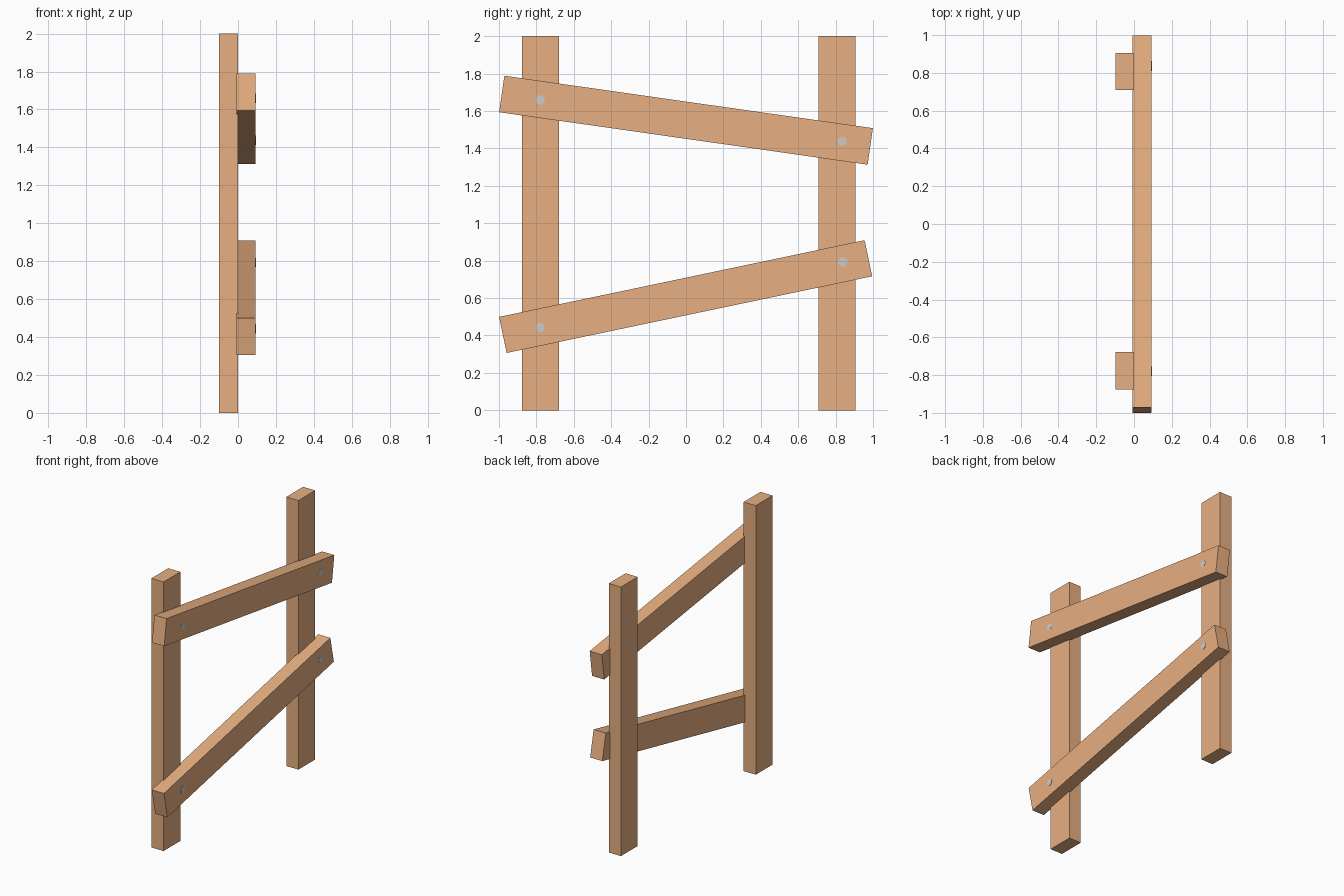
import bpy
from math import radians, pi

if "Cube" in bpy.data.objects:
    bpy.data.objects.remove(bpy.data.objects["Cube"])

wood = bpy.data.materials.new("orange_wood")
wood.diffuse_color = (0.8, 0.43, 0.22, 1)
wood.use_nodes = True
wood.node_tree.nodes["Principled BSDF"].inputs["Base Color"].default_value = wood.diffuse_color


def plank(name, center, size, angle=0):
    bpy.ops.mesh.primitive_cube_add(size=1, location=center)
    ob = bpy.context.object
    ob.name = name
    ob.scale = size
    ob.rotation_euler.x = radians(angle)
    ob.data.materials.append(wood)
    return ob


def bolt(name, y, z):
    # short round head, just proud of the rail face
    bpy.ops.mesh.primitive_cylinder_add(vertices=16, radius=0.025, depth=0.02,
                                        location=(0.084, y, z),
                                        rotation=(0, pi / 2, 0))
    ob = bpy.context.object
    ob.name = name
    bpy.ops.object.shade_smooth_by_angle()


# upright posts
for name, y in (("front_post", -0.777), ("back_post", 0.807)):
    plank(name, (-0.049, y, 1), (0.1, 0.197, 2))

# slanted rails: x centre, y centre, height, length, tilt
rails = (("upper_rail", 0.0425, 0, 1.551, 1.99, -8.1, ((-0.78, 1.66), (0.835, 1.438))),
         ("lower_rail", 0.041, -0.002, 0.608, 1.997, 11.85, ((-0.78, 0.444), (0.838, 0.793))))
for name, x, y, z, length, tilt, bolts in rails:
    plank(name, (x, y, z), (0.1, length, 0.197), tilt)
    # bolts through each end
    for end, (by, bz) in zip(("front", "back"), bolts):
        bolt(f"{name}_{end}_bolt", by, bz)
